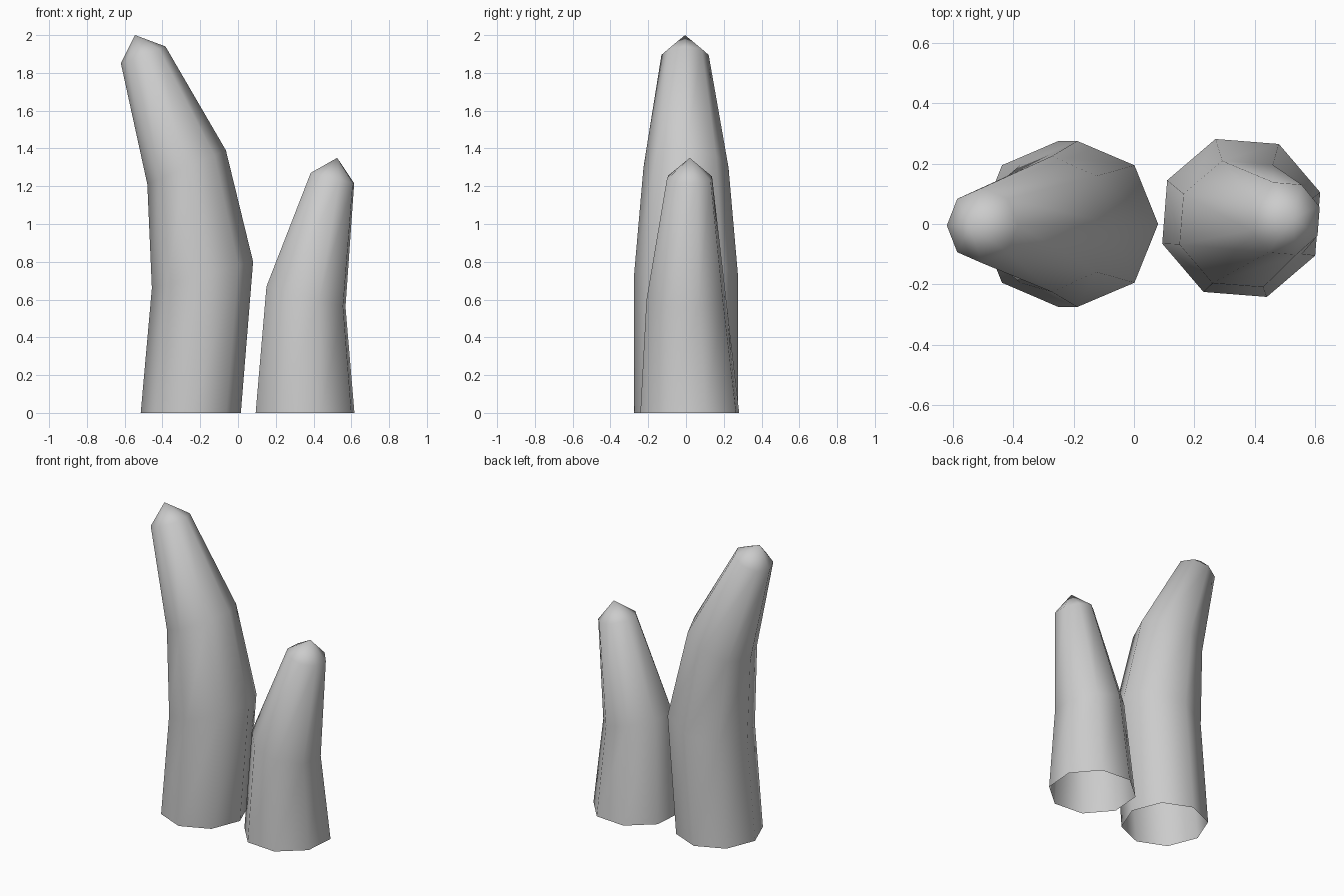
import bpy
import bmesh
from math import cos, sin, tau, radians
from mathutils import Vector

cube = bpy.data.objects.get("Cube")
if cube:
    bpy.data.objects.remove(cube)

SIDES = 8

grey = bpy.data.materials.new("plain_grey")
grey.use_nodes = True
colour = (0.6, 0.6, 0.6, 1)
grey.diffuse_color = colour
grey.node_tree.nodes["Principled BSDF"].inputs["Base Color"].default_value = colour


def horn(name, rings, tip, turn):
    """Loft tilted rings (centre, x radius, y radius, z rise along +x) to a tip."""
    bm = bmesh.new()
    loops = []
    for (x, y, z), rx, ry, rise in rings:
        loop = []
        for i in range(SIDES):
            a = turn + tau * i / SIDES
            c, s = cos(a), sin(a)
            loop.append(bm.verts.new((x + rx * c, y + ry * s, z + rise * c)))
        loops.append(loop)
    # Walls; the bottom stays open
    for low, high in zip(loops, loops[1:]):
        for i in range(SIDES):
            j = (i + 1) % SIDES
            bm.faces.new((low[i], low[j], high[j], high[i]))
    # Pointed cap
    apex = bm.verts.new(Vector(tip))
    for i in range(SIDES):
        bm.faces.new((loops[-1][i], loops[-1][(i + 1) % SIDES], apex))
    for face in bm.faces:
        face.smooth = True
    mesh = bpy.data.meshes.new(name)
    bm.to_mesh(mesh)
    bm.free()
    mesh.materials.append(grey)
    obj = bpy.data.objects.new(name, mesh)
    bpy.context.collection.objects.link(obj)
    return obj


# Tall horn leaning to the right
horn("tall_horn", [
    ((-0.25, 0, 0), 0.265, 0.275, 0),
    ((-0.188, 0, 0.73), 0.268, 0.275, 0.07),
    ((-0.272, 0, 1.30), 0.208, 0.225, 0.09),
    ((-0.502, -0.005, 1.895), 0.118, 0.125, 0.045),
], (-0.545, -0.005, 2.0), 0)

# Short horn leaning to the left
horn("short_horn", [
    ((0.355, 0.02, 0), 0.275, 0.275, 0),
    ((0.36, 0, 0.615), 0.22, 0.22, -0.057),
    ((0.50, 0.018, 1.243), 0.121, 0.126, -0.029),
], (0.525, 0.02, 1.35), radians(18))
